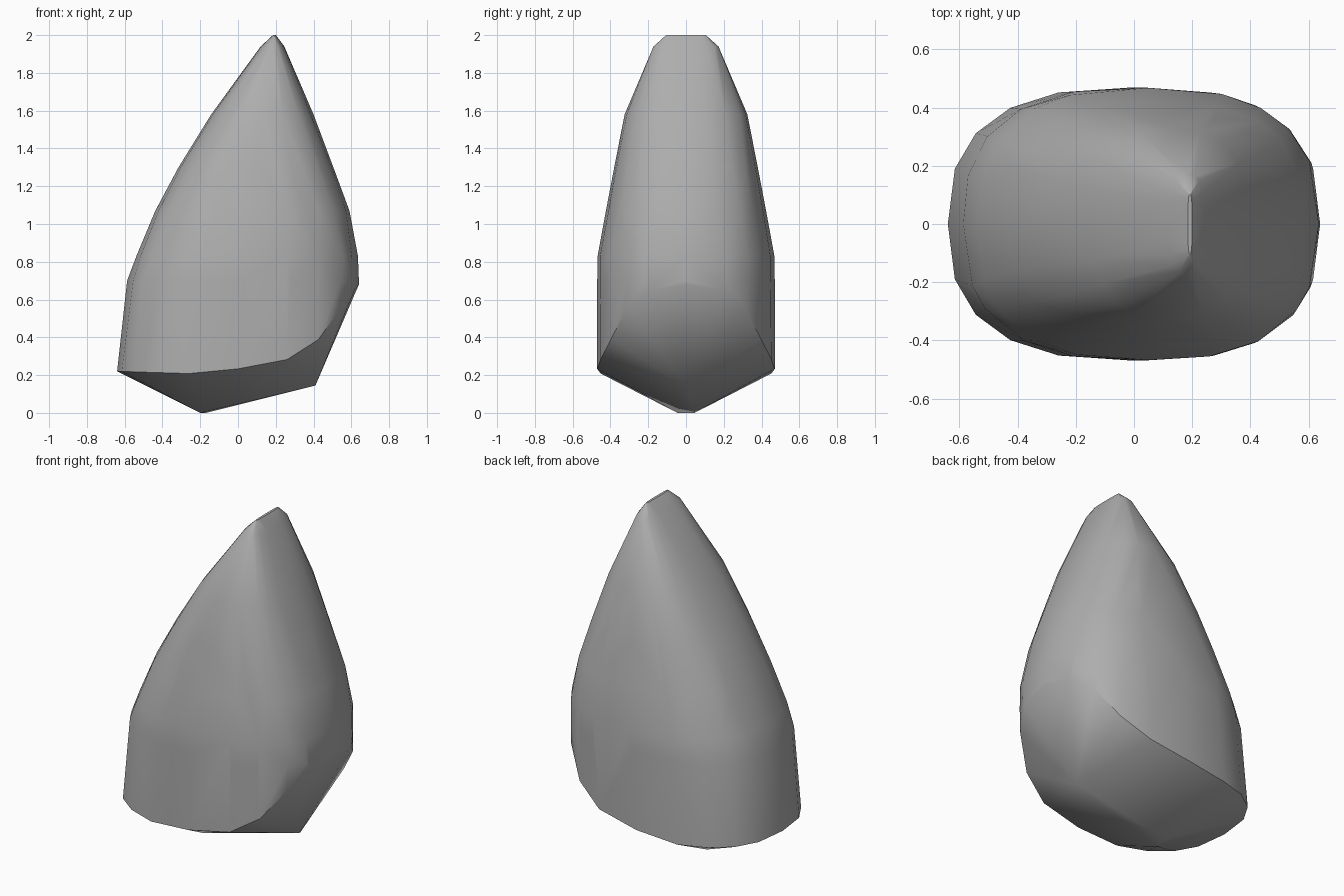
import bpy, bmesh, math, random

cube = bpy.data.objects.get("Cube")
if cube:
    bpy.data.objects.remove(cube, do_unlink=True)

random.seed(4)
SIDES = 20

# Stone material
stone = bpy.data.materials.new("grey stone")
stone.use_nodes = True
grey = (0.42, 0.42, 0.42, 1)
stone.diffuse_color = grey
stone.node_tree.nodes["Principled BSDF"].inputs["Base Color"].default_value = grey


def ring(x_min, x_max, half_depth, power=2.6, jitter=0.0):
    """Rounded-box outline with slightly uneven corner spacing."""
    points = []
    for i in range(SIDES):
        a = math.tau * i / SIDES
        if i % (SIDES // 4):
            a += random.uniform(-jitter, jitter)
        c, s = math.cos(a), math.sin(a)
        x = math.copysign(abs(c) ** (2 / power), c)
        y = math.copysign(abs(s) ** (2 / power), s)
        points.append(((x_min + x_max) / 2 + x * (x_max - x_min) / 2, y * half_depth))
    return points


def rim_height(x):
    """Height of the broken lower edge, rising towards +x."""
    profile = [(-0.64, 0.22), (-0.15, 0.205), (0.3, 0.29), (0.4, 0.35), (0.48, 0.47), (0.64, 0.68)]
    for (x0, z0), (x1, z1) in zip(profile, profile[1:]):
        if x <= x1:
            return z0 + (z1 - z0) * (x - x0) / (x1 - x0)
    return profile[-1][1]


# Outlines up the body: height, x_min, x_max, half depth
levels = [
    (0.70, -0.587, 0.64, 0.47),
    (0.83, -0.538, 0.635, 0.468),
    (1.07, -0.438, 0.59, 0.424),
    (1.30, -0.315, 0.505, 0.38),
    (1.58, -0.142, 0.40, 0.325),
    (1.94, 0.12, 0.245, 0.172),
    (2.00, 0.185, 0.20, 0.105),
]

bm = bmesh.new()
for x, y in ring(-0.64, 0.64, 0.47):
    bm.verts.new((x, y, rim_height(x)))
for z, x_min, x_max, depth in levels:
    for x, y in ring(x_min, x_max, depth, jitter=0.07):
        bm.verts.new((x, y, z))

# Pointed underside
for tip in [(-0.2, -0.045, 0), (-0.17, 0.045, 0), (0.41, 0, 0.145)]:
    bm.verts.new(tip)

# Wrap everything in one faceted skin
hull = bmesh.ops.convex_hull(bm, input=bm.verts)
loose = {g for g in hull["geom_interior"] + hull["geom_unused"] if isinstance(g, bmesh.types.BMVert)}
bmesh.ops.delete(bm, geom=list(loose), context="VERTS")
bmesh.ops.recalc_face_normals(bm, faces=bm.faces)

mesh = bpy.data.meshes.new("rock")
bm.to_mesh(mesh)
bm.free()
mesh.materials.append(stone)
rock = bpy.data.objects.new("rock", mesh)
bpy.context.collection.objects.link(rock)

# Soft facets with a crisp lower edge
bpy.ops.object.select_all(action="DESELECT")
rock.select_set(True)
bpy.context.view_layer.objects.active = rock
bpy.ops.object.shade_smooth_by_angle(angle=math.radians(38))
